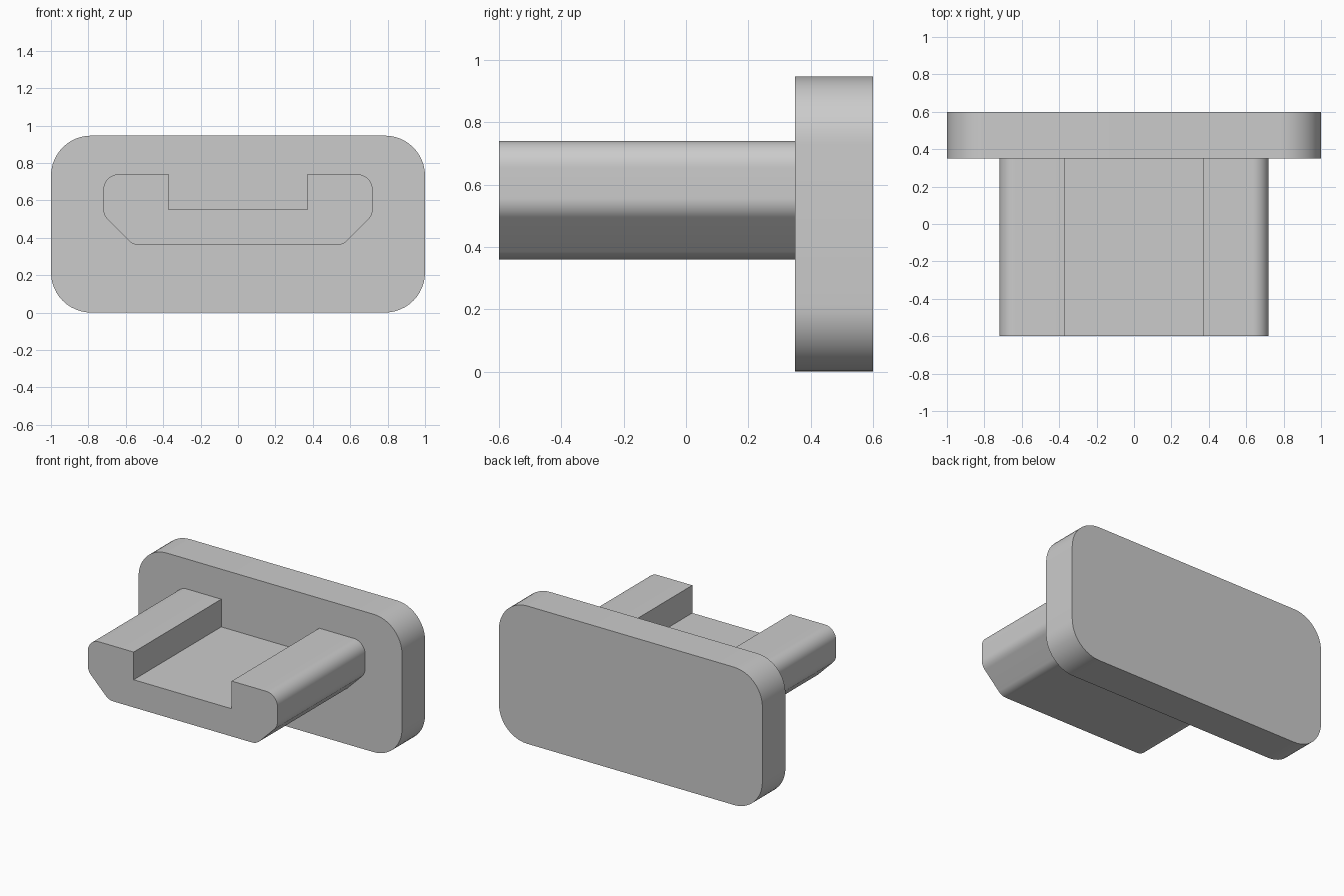
import bpy, bmesh, math
from mathutils import Vector

cube = bpy.data.objects.get("Cube")
if cube:
    bpy.data.objects.remove(cube, do_unlink=True)

grey = bpy.data.materials.new("plain_grey")
grey.use_nodes = True
GREY = (0.6, 0.6, 0.6, 1)
grey.diffuse_color = GREY
grey.node_tree.nodes["Principled BSDF"].inputs["Base Color"].default_value = GREY


def fillet(corner, before, after, radius, steps=12):
    """Return the arc points that round one profile corner."""
    if radius == 0:
        return [corner]
    a, b = (before - corner).normalized(), (after - corner).normalized()
    half = a.angle(b) / 2
    centre = corner + (a + b).normalized() * radius / math.sin(half)
    start = (corner + a * radius / math.tan(half) - centre).normalized()
    end = (corner + b * radius / math.tan(half) - centre).normalized()
    return [centre + start.slerp(end, i / steps).normalized() * radius
            for i in range(steps + 1)]


def extrude_profile(name, half_profile, y_front, y_back):
    """Mirror (x, z, radius) corners, round them and extrude along y."""
    corners = half_profile + [(-x, z, r) for x, z, r in reversed(half_profile)]
    pts = [Vector((x, z)) for x, z, r in corners]
    outline = []
    for i, (x, z, r) in enumerate(corners):
        outline += fillet(pts[i], pts[i - 1], pts[(i + 1) % len(pts)], r)

    bm = bmesh.new()
    face = bm.faces.new([bm.verts.new((p.x, y_front, p.y)) for p in outline])
    result = bmesh.ops.extrude_face_region(bm, geom=[face], use_keep_orig=True)
    moved = [v for v in result["geom"] if isinstance(v, bmesh.types.BMVert)]
    bmesh.ops.translate(bm, verts=moved, vec=(0, y_back - y_front, 0))
    bmesh.ops.recalc_face_normals(bm, faces=bm.faces)
    mesh = bpy.data.meshes.new(name)
    bm.to_mesh(mesh)
    bm.free()
    mesh.materials.append(grey)
    obj = bpy.data.objects.new(name, mesh)
    bpy.context.collection.objects.link(obj)

    bpy.ops.object.select_all(action="DESELECT")
    obj.select_set(True)
    bpy.context.view_layer.objects.active = obj
    bpy.ops.object.shade_smooth_by_angle(angle=math.radians(30))


# Rounded back plate
extrude_profile("back_plate", [(1, 0, 0.215), (1, 0.946, 0.215)], 0.35, 0.6)

# Channelled plug with chamfered lower edges, seated in the plate
extrude_profile("plug", [
    (0.56, 0.36, 0.085),
    (0.72, 0.52, 0.085),
    (0.72, 0.74, 0.085),
    (0.372, 0.74, 0),
    (0.372, 0.55, 0),
], -0.6, 0.355)
